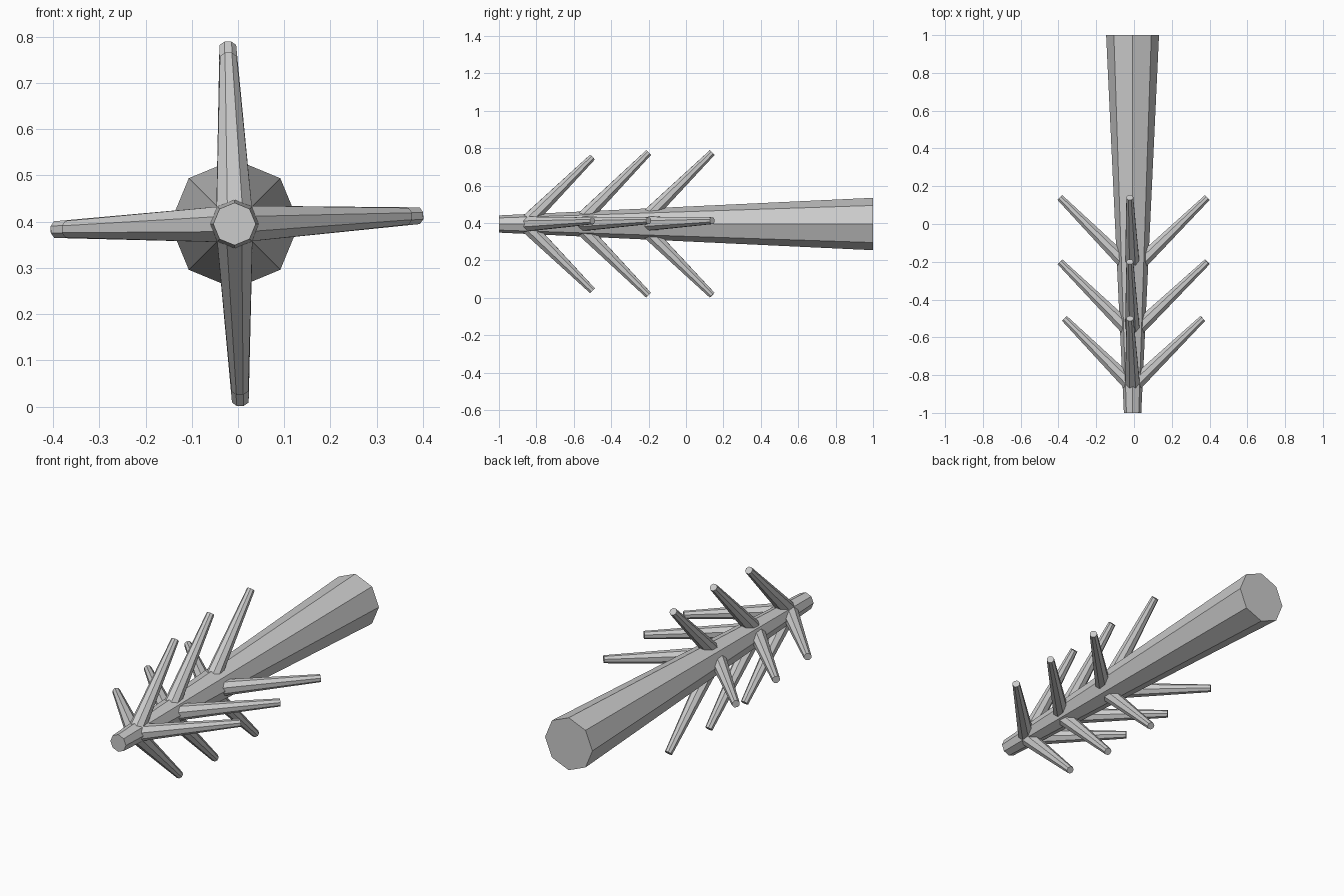
import bpy, bmesh
from math import sin, cos, pi, radians
from mathutils import Vector, Matrix

if "Cube" in bpy.data.objects:
    bpy.data.objects.remove(bpy.data.objects["Cube"])

CX, CZ = -0.0075, 0.395


def tapered_rod(name, start, end, r1, r2, spin=0.0, sides=8):
    """Capped, flat-sided cone frustum running from start to end."""
    start, end = Vector(start), Vector(end)
    axis = end - start
    bm = bmesh.new()
    bmesh.ops.create_cone(bm, cap_ends=True, segments=sides,
                          radius1=r1, radius2=r2, depth=axis.length)
    rot = axis.to_track_quat('Z', 'Y').to_matrix().to_4x4()
    bm.transform(Matrix.Translation((start + end) / 2) @ rot
                 @ Matrix.Rotation(spin, 4, 'Z'))
    mesh = bpy.data.meshes.new(name)
    bm.to_mesh(mesh)
    bm.free()
    obj = bpy.data.objects.new(name, mesh)
    bpy.context.collection.objects.link(obj)
    return obj


# Main trunk: thin at the front, thick at the back
tapered_rod("trunk", (CX, -1, CZ), (CX, 1, CZ), 0.046, 0.14)

# Branch directions: name, angle around the trunk, radial reach of the tip
directions = [("right", 2.6, 0.396), ("top", 92.2, 0.382),
              ("left", 181.8, 0.385), ("bottom", 271.9, 0.381)]

# Three tiers: root position along y, tip position along y, reach change
tiers = [("front", -0.86, -0.50, -0.024),
         ("middle", -0.58, -0.20, 0.0),
         ("rear", -0.245, 0.14, 0.0)]

# Swept-back branches, four per tier
for tier, root_y, tip_y, change in tiers:
    for side, angle, reach in directions:
        a, d = radians(angle), reach + change
        tip = (CX + d * cos(a), tip_y, CZ + d * sin(a))
        tapered_rod(f"{tier}_{side}_branch", (CX, root_y, CZ), tip,
                    0.043, 0.0195, spin=pi / 8)
